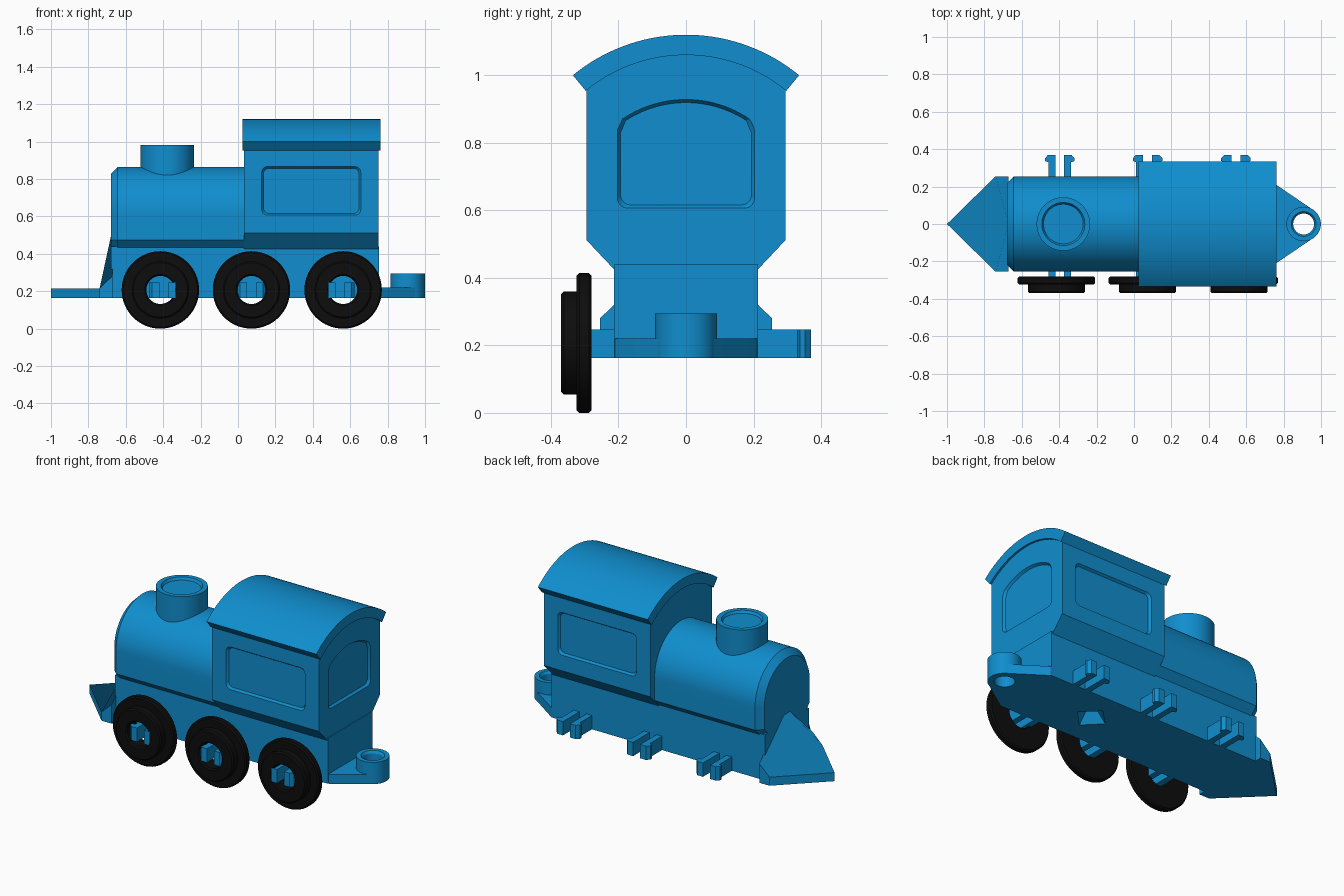
import bpy, bmesh, math
from math import sin, cos, pi, radians

if "Cube" in bpy.data.objects:
    bpy.data.objects.remove(bpy.data.objects["Cube"])


def material(name, rgb):
    m = bpy.data.materials.new(name)
    m.diffuse_color = (*rgb, 1)
    m.use_nodes = True
    m.node_tree.nodes["Principled BSDF"].inputs["Base Color"].default_value = m.diffuse_color
    return m


BLUE = material("blue_plastic", (0.005, 0.27, 0.62))
BLACK = material("black_rubber", (0.004, 0.004, 0.004))


def loft(name, rings, mat=BLUE, wrap=False):
    """Skin equal-length point rings; cap the ends or join last to first."""
    bm = bmesh.new()
    rows = [[bm.verts.new(p) for p in r] for r in rings]
    n = len(rows[0])
    pairs = list(zip(rows, rows[1:]))
    if wrap:
        pairs.append((rows[-1], rows[0]))
    else:
        bm.faces.new(rows[0])
        bm.faces.new(rows[-1])
    for a, b in pairs:
        for i in range(n):
            j = (i + 1) % n
            bm.faces.new((a[i], a[j], b[j], b[i]))
    bmesh.ops.recalc_face_normals(bm, faces=bm.faces)
    me = bpy.data.meshes.new(name)
    bm.to_mesh(me)
    bm.free()
    me.materials.append(mat)
    ob = bpy.data.objects.new(name, me)
    bpy.context.collection.objects.link(ob)
    return ob


def along_x(name, outline, x0, x1):
    return loft(name, [[(x, y, z) for y, z in outline] for x in (x0, x1)])


def along_z(name, outline, z0, z1):
    return loft(name, [[(x, y, z) for x, y in outline] for z in (z0, z1)])


def arc(cx, cy, r, a0, a1, n):
    return [(cx + r * cos(radians(a0 + (a1 - a0) * i / n)),
             cy + r * sin(radians(a0 + (a1 - a0) * i / n))) for i in range(n + 1)]


def circle(cx, cy, r, n=64):
    return arc(cx, cy, r, 0, 360, n)[:-1]


def lathe_z(name, cx, cy, profile, wrap=False):
    return loft(name, [[(x, y, z) for x, y in circle(cx, cy, r)]
                       for r, z in profile], BLUE, wrap)


def rounded_rect(x0, x1, z0, z1, r):
    return (arc(x1 - r, z1 - r, r, 0, 90, 6) + arc(x0 + r, z1 - r, r, 90, 180, 6)
            + arc(x0 + r, z0 + r, r, 180, 270, 6) + arc(x1 - r, z0 + r, r, 270, 360, 6))


def cut(ob, cutter):
    mod = ob.modifiers.new("cut", 'BOOLEAN')
    mod.operation = 'DIFFERENCE'
    mod.solver = 'EXACT'
    mod.object = cutter
    bpy.context.view_layer.objects.active = ob
    bpy.ops.object.modifier_apply(modifier=mod.name)
    bpy.data.objects.remove(cutter, do_unlink=True)


# Chassis with a pointed pit underneath
chassis = along_z("chassis", [(-.68, -.213), (.755, -.213), (.755, .213), (-.68, .213)],
                  .163, .44)
cut(chassis, loft("pit_cutter", [[(x, y, z) for x, y in circle(.3, 0, r, 4)]
                                 for r, z in ((.105, .155), (.03, .24))]))


# Boiler with chamfered front rim
def boiler_section(x, d):
    pts = [(-.21 + d, .43), (.21 - d, .43), (.255 - d, .475)]
    pts += arc(0, .61, .255 - d, 0, 180, 40) + [(-.255 + d, .475)]
    return [(x, y, z) for y, z in pts]


loft("boiler", [boiler_section(-.68, .037), boiler_section(-.643, 0), boiler_section(.06, 0)])

# Chimney with shallow recess
lathe_z("chimney", -.378, 0, [(.143, .68), (.143, .983), (.115, .983), (.106, .968)])

# Cab body, roof arc centred at z = 0.592
C = .592
half = math.degrees(math.asin(.295 / .475))
cab_outline = [(-.213, .425), (.213, .425), (.295, .512)]
cab_outline += arc(0, C, .475, 90 - half, 90 + half, 32) + [(-.295, .512)]
cab = along_x("cab", cab_outline, .033, .75)

# Recessed side windows
for s in (-1, 1):
    cut(cab, loft("window_cutter", [[(x, s * y, z) for x, z in
        rounded_rect(.125 + d, .658 - d, .605 + d, .868 - d, .03)]
        for y, d in ((.305, -.005), (.281, .011))]))


# Recessed arched rear window
def rear_window(x, d):
    w, r = .205 - d, .03
    a = math.degrees(math.acos((w - .015) / (.338 - d)))
    pts = [(w, .84 - d)] + arc(0, C, .338 - d, a, 180 - a, 24) + [(-w, .84 - d)]
    pts += arc(-w + r, .605 + d + r, r, 180, 270, 6) + arc(w - r, .605 + d + r, r, 270, 360, 6)
    return [(x, y, z) for y, z in pts]


cut(cab, loft("rear_cutter", [rear_window(.76, -.005), rear_window(.736, .011)]))

# Curved overhanging roof
a = math.degrees(math.asin(.335 / .528))
along_x("roof", arc(0, C, .528, 90 - a, 90 + a, 40) + arc(0, C, .468, 90 + a, 90 - a, 40),
        .023, .762)

# Wedge plough at the nose
plan = [(-1, 0), (-.74, .255), (-.672, .255), (-.672, 0), (-.672, -.255), (-.74, -.255)]
loft("plough", [[(x, y, .163) for x, y in plan],
                [(x, y, .215 + .953 * (x + 1) - .972 * abs(y)) for x, y in plan]])

# Rear coupling plate and ring
plate = along_z("coupling_plate", [(.74, -.21), (.76, -.21)]
                + arc(.907, 0, .091, -56, 56, 20) + [(.76, .21), (.74, .21)], .163, .22)
cut(plate, along_z("hole_cutter", circle(.907, 0, .065), .1, .4))
lathe_z("coupling_ring", .907, 0,
        [(.056, .163), (.092, .163), (.092, .295), (.066, .295), (.056, .28)], True)

# Split axle clips on both sides
prong = [(.024, .2), (.061, .2), (.061, .33), (.079, .337), (.079, .352), (.062, .37), (.024, .37)]
for cx in (-.397, .073, .545):
    for sx in (-1, 1):
        for sy in (-1, 1):
            along_z("axle_clip", [(cx + sx * x, sy * y) for x, y in prong], .163, .247)

# Flanged wheels, fitted on one side only
tyre = [(.075, -.28), (.199, -.28), (.207, -.288), (.207, -.316), (.199, -.324),
        (.153, -.324), (.153, -.362), (.145, -.37), (.083, -.37), (.075, -.362)]
for cx in (-.415, .072, .562):
    loft("wheel", [[(x, y, z) for x, z in circle(cx, .207, r)] for r, y in tyre], BLACK, True)

# Smooth curved surfaces while keeping edges crisp
bpy.ops.object.select_all(action='SELECT')
bpy.ops.object.shade_smooth_by_angle(angle=radians(25))
